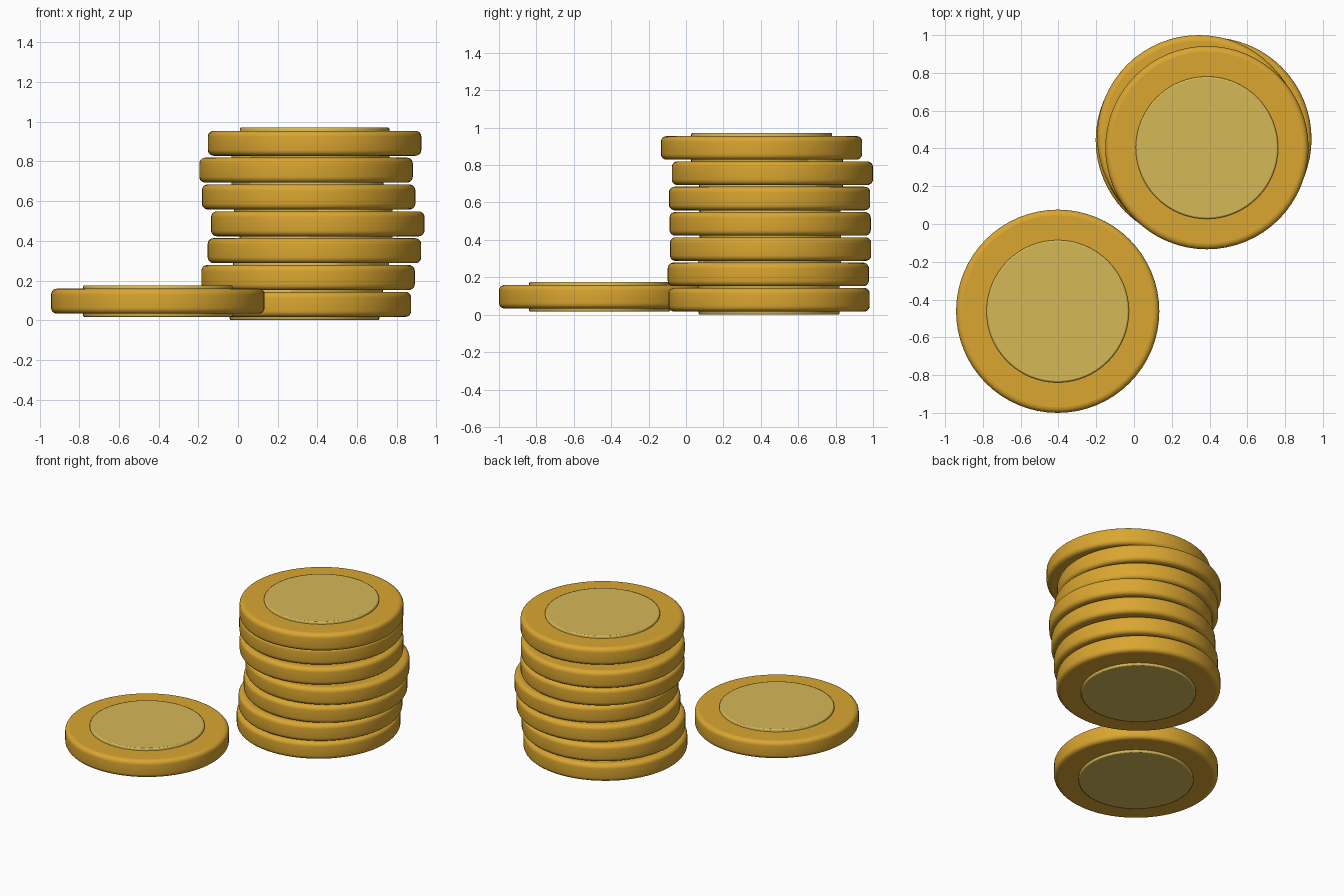
import bpy, bmesh, math

if "Cube" in bpy.data.objects:
    bpy.data.objects.remove(bpy.data.objects["Cube"])

SIDES = 64


def material(name, rgb):
    m = bpy.data.materials.new(name)
    m.diffuse_color = (*rgb, 1.0)
    m.use_nodes = True
    m.node_tree.nodes["Principled BSDF"].inputs["Base Color"].default_value = m.diffuse_color
    return m


gold = material("gold", (0.70, 0.38, 0.030))
pale_gold = material("pale_gold", (0.67, 0.48, 0.095))


def rounded_disc(name, radius, half, bevel, segments, mat, loc):
    """Solid round disc with rounded rims, centred on loc."""
    bm = bmesh.new()
    bmesh.ops.create_cone(bm, cap_ends=True, segments=SIDES,
                          radius1=radius, radius2=radius, depth=half * 2)
    rims = [e for e in bm.edges if abs(e.verts[0].co.z - e.verts[1].co.z) < 1e-5]
    bmesh.ops.bevel(bm, geom=rims, offset=bevel, segments=segments,
                    profile=0.5, affect='EDGES')
    for f in bm.faces:
        f.smooth = abs(f.normal.z) < 0.999   # flat caps, smooth rim
    mesh = bpy.data.meshes.new(name)
    bm.to_mesh(mesh)
    bm.free()
    mesh.materials.append(mat)
    ob = bpy.data.objects.new(name, mesh)
    ob.location = loc
    bpy.context.collection.objects.link(ob)
    return ob


def coin(name, x, y, z):
    # wide rim body, with a thicker narrow core raised on both faces
    rounded_disc(name + "_body", 0.538, 0.063, 0.03, 5, gold, (x, y, z))
    rounded_disc(name + "_raised_face", 0.377, 0.080, 0.008, 2, pale_gold, (x, y, z))


# Uneven stack, bottom to top
stack = [(0.335, 0.444), (0.353, 0.440), (0.385, 0.452), (0.402, 0.450),
         (0.356, 0.447), (0.343, 0.462), (0.386, 0.404)]
for i, (x, y) in enumerate(stack):
    coin(f"stacked_coin_{i + 1}", x, y, 0.08 + i * 0.1353)

# Single coin lying beside the stack
coin("loose_coin", -0.404, -0.462, 0.096)
